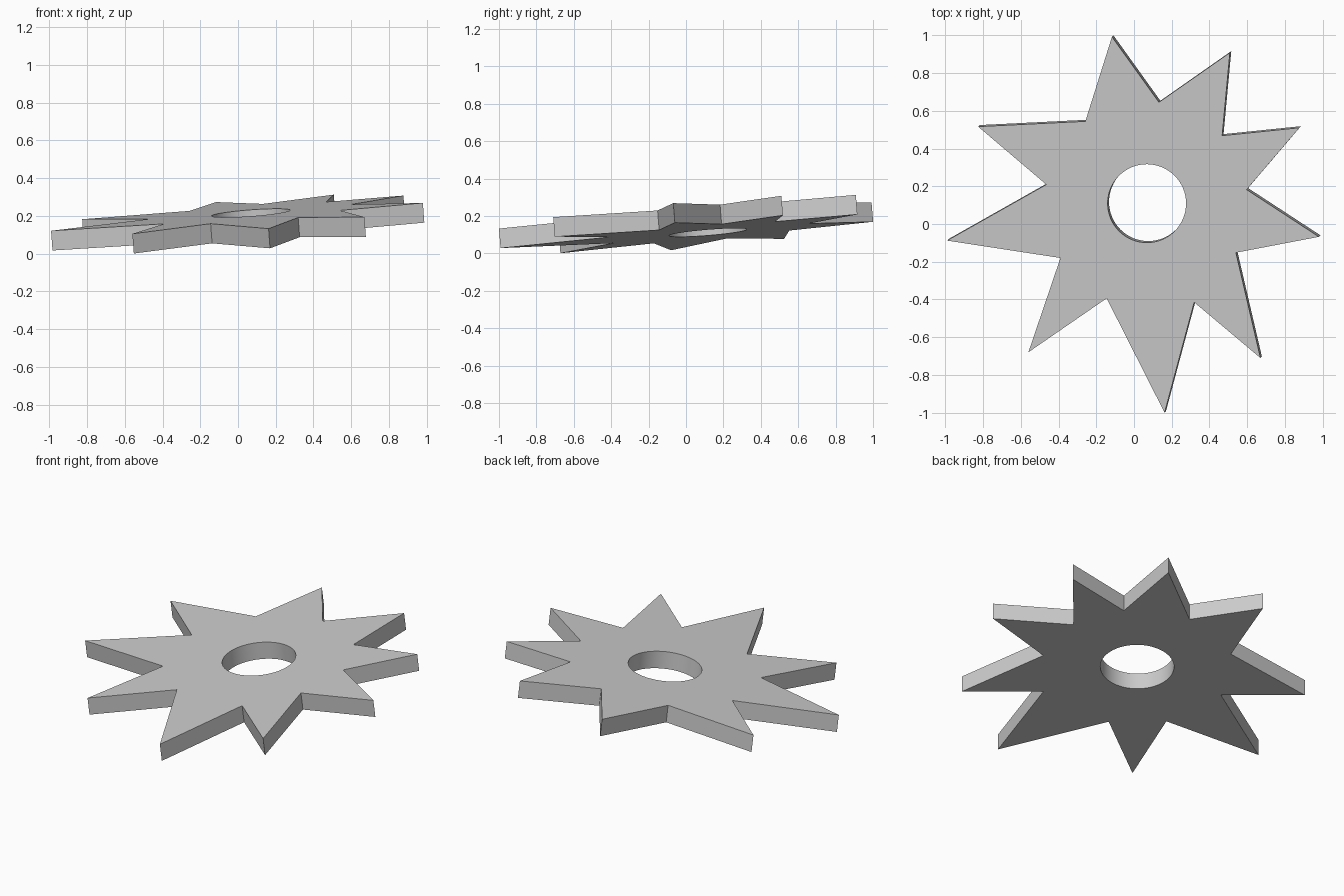
import bpy
import bmesh
import math
from mathutils import Vector

default_cube = bpy.data.objects.get("Cube")
if default_cube:
    bpy.data.objects.remove(default_cube, do_unlink=True)

THICKNESS = 0.105
HOLE_CENTRE = Vector((0.068, 0.109))
HOLE_RADIUS = 0.208
HOLE_SIDES = 64

# Irregular nine-pointed outline: each tip is followed by the notch after it
tips = [(-0.117, 0.992), (0.508, 0.908), (0.877, 0.51), (0.98, -0.068), (0.67, -0.71),
        (0.162, -1), (-0.56, -0.68), (-0.991, -0.088), (-0.826, 0.516)]
notches = [(0.132, 0.645), (0.467, 0.468), (0.597, 0.182), (0.54, -0.152), (0.319, -0.415),
           (-0.145, -0.394), (-0.39, -0.18), (-0.465, 0.209), (-0.258, 0.544)]
outline = [point for pair in zip(tips, notches) for point in pair]


def on_top_plane(x, y):
    """Lift a plan position onto the gently tilted top plane."""
    return Vector((x, y, 0.2015 + 0.074 * x + 0.081 * y))


def add_loop(bm, points):
    """Add a closed loop of edges lying on the top plane."""
    verts = [bm.verts.new(on_top_plane(x, y)) for x, y in points]
    return [bm.edges.new((v, verts[(i + 1) % len(verts)])) for i, v in enumerate(verts)]


# Top face with the round hole left open
bm = bmesh.new()
hole = []
for i in range(HOLE_SIDES):
    angle = math.tau * i / HOLE_SIDES
    hole.append(HOLE_CENTRE + HOLE_RADIUS * Vector((math.cos(angle), math.sin(angle))))
edges = add_loop(bm, outline) + add_loop(bm, hole)
bmesh.ops.triangle_fill(bm, edges=edges, use_beauty=True, normal=(0, 0, 1))

# Thicken at right angles to the tilted plane
normal = Vector((-0.074, -0.081, 1)).normalized()
extruded = bmesh.ops.extrude_face_region(bm, geom=bm.faces[:], use_keep_orig=True)
lower_verts = [g for g in extruded["geom"] if isinstance(g, bmesh.types.BMVert)]
bmesh.ops.translate(bm, verts=lower_verts, vec=-THICKNESS * normal)
bmesh.ops.recalc_face_normals(bm, faces=bm.faces[:])

mesh = bpy.data.meshes.new("star_plate")
bm.to_mesh(mesh)
bm.free()
star_plate = bpy.data.objects.new("star_plate", mesh)
bpy.context.collection.objects.link(star_plate)

# Plain grey finish
grey = bpy.data.materials.new("plain_grey")
grey.use_nodes = True
colour = (0.6, 0.6, 0.6, 1)
grey.diffuse_color = colour
grey.node_tree.nodes["Principled BSDF"].inputs["Base Color"].default_value = colour
mesh.materials.append(grey)

# Smooth hole wall, crisp edges everywhere else
bpy.ops.object.select_all(action="DESELECT")
star_plate.select_set(True)
bpy.context.view_layer.objects.active = star_plate
bpy.ops.object.shade_smooth_by_angle(angle=math.radians(30))
